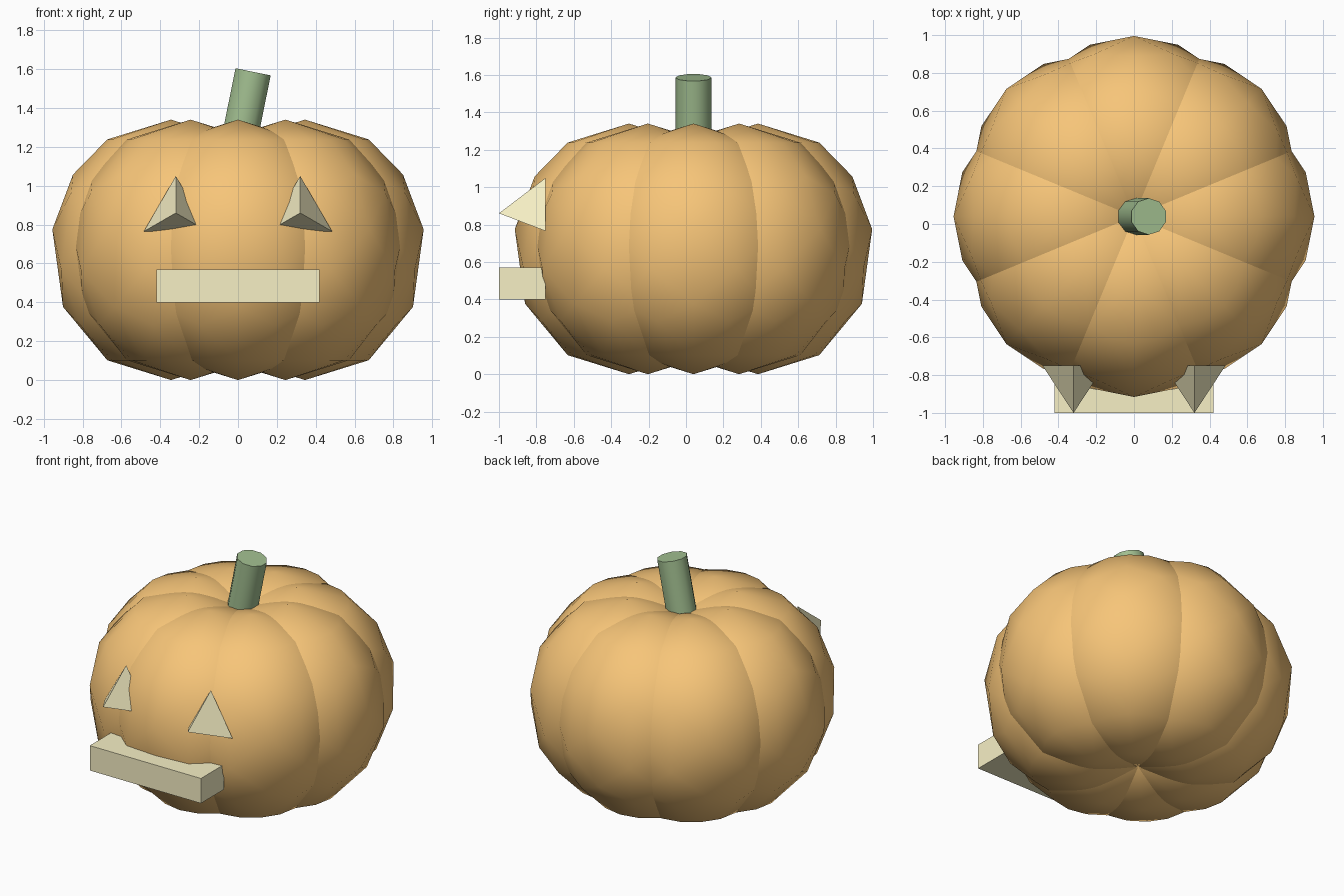
import bpy, bmesh
from math import radians, sin, cos, pi

if "Cube" in bpy.data.objects:
    bpy.data.objects.remove(bpy.data.objects["Cube"])

CY = 0.04                      # centre of the pumpkin body in y
SEG, R, H = 16, 0.618, 0.67    # lobe sides, radius, half height


def material(name, rgb):
    m = bpy.data.materials.new(name)
    m.diffuse_color = (*rgb, 1)
    m.use_nodes = True
    m.node_tree.nodes["Principled BSDF"].inputs["Base Color"].default_value = m.diffuse_color
    return m


orange = material("orange_skin", (0.93, 0.56, 0.19))
green = material("green_stem", (0.36, 0.52, 0.28))
yellow = material("yellow_glow", (0.93, 0.87, 0.56))


def finish(name, mat):
    ob = bpy.context.object
    ob.name = name
    ob.data.materials.append(mat)
    return ob


# Lobe mesh: low-poly ellipsoid whose ring heights alternate between meridians
even = [radians(a) for a in (32, 54.7, 81, 116, 148)]
odd = [pi - a for a in reversed(even)]
bm = bmesh.new()
top = bm.verts.new((0, 0, H))
bottom = bm.verts.new((0, 0, -H))
columns = []
for i in range(SEG):
    lon = 2 * pi * i / SEG
    columns.append([top] + [bm.verts.new((R * sin(a) * cos(lon), R * sin(a) * sin(lon), H * cos(a)))
                            for a in (odd if i % 2 else even)] + [bottom])
for i in range(SEG):
    a, b = columns[i], columns[(i + 1) % SEG]
    for k in range(len(a) - 1):
        if k == 0:
            bm.faces.new((top, a[1], b[1]))
        elif a[k + 1] is bottom:
            bm.faces.new((a[k], bottom, b[k]))
        else:
            bm.faces.new((a[k], a[k + 1], b[k + 1], b[k]))
bmesh.ops.triangulate(bm, faces=[f for f in bm.faces if len(f.verts) == 4])
bmesh.ops.recalc_face_normals(bm, faces=bm.faces)
for f in bm.faces:
    f.smooth = True
lobe = bpy.data.meshes.new("lobe")
bm.to_mesh(lobe)
bm.free()
lobe.materials.append(orange)

# Eight lobes in a ring make the body
for i in range(8):
    ang = i * pi / 4
    ob = bpy.data.objects.new(f"body_lobe_{i + 1}", lobe)
    ob.location = (0.345 * cos(ang), CY + 0.345 * sin(ang), H)
    ob.rotation_euler.z = ang
    bpy.context.collection.objects.link(ob)

# Leaning stem
bpy.ops.mesh.primitive_cylinder_add(vertices=10, radius=0.097, depth=0.4,
                                    location=(0.038, CY, 1.39), rotation=(0, 0.2, 0))
finish("stem", green)
bpy.ops.object.shade_smooth_by_angle(angle=radians(40))

# Triangular pyramid eyes pointing forward
for side, name in ((-1, "right_eye"), (1, "left_eye")):
    bpy.ops.mesh.primitive_cone_add(vertices=3, radius1=0.19, radius2=0, depth=0.25,
                                    location=(side * 0.32, -0.875, 0.86), rotation=(pi / 2, 0, 0))
    finish(name, yellow)

# Bar mouth
bpy.ops.mesh.primitive_cube_add(size=1, location=(0, -0.875, 0.485))
finish("mouth", yellow).scale = (0.84, 0.25, 0.17)
